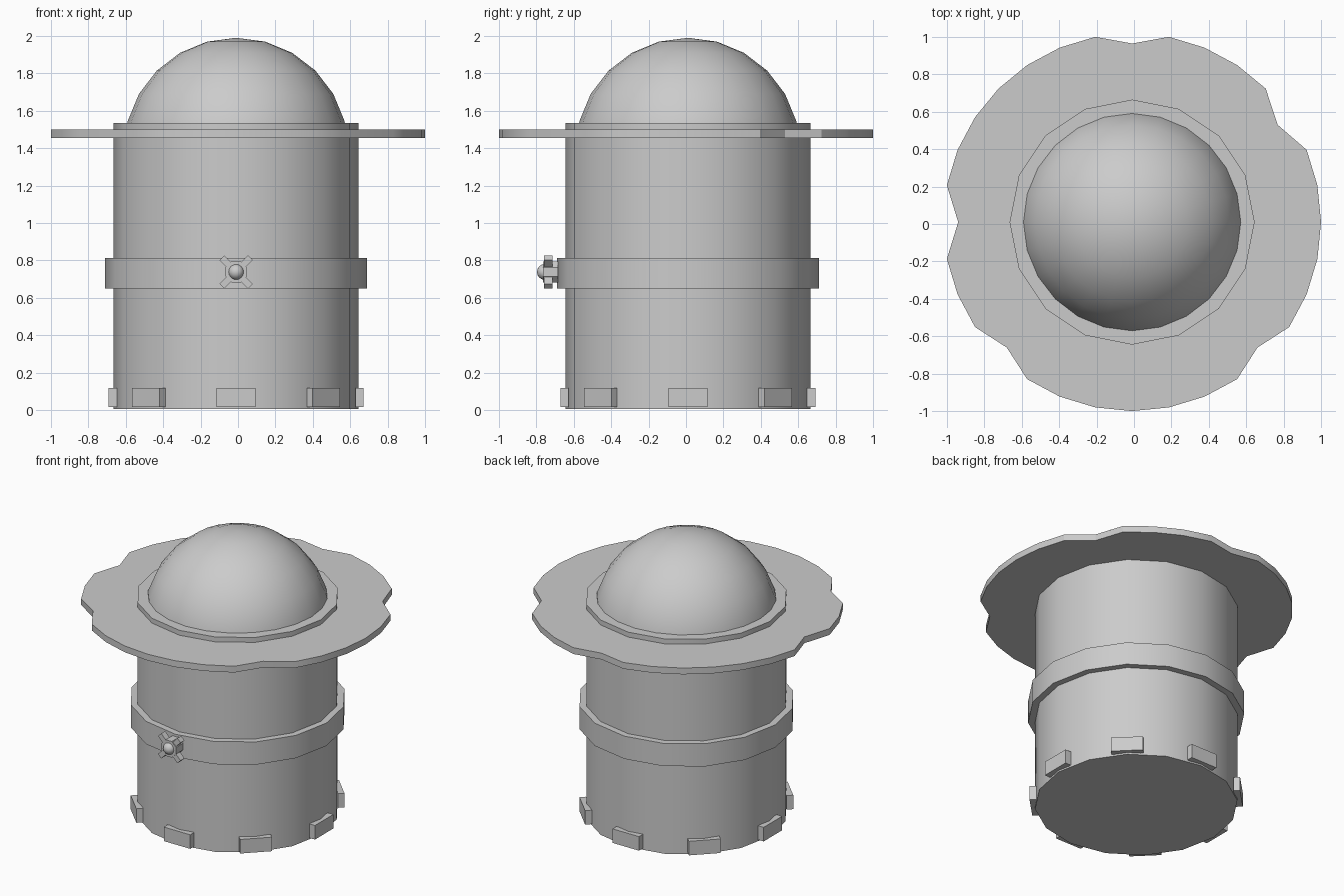
import bpy, bmesh
from math import sin, cos, pi, radians
from mathutils import Matrix, Vector

if "Cube" in bpy.data.objects:
    bpy.data.objects.remove(bpy.data.objects["Cube"])

CX, CY = -0.01, 0.01   # axis of the body


def finish(bm, name, smooth=True):
    bmesh.ops.recalc_face_normals(bm, faces=bm.faces[:])
    me = bpy.data.meshes.new(name)
    bm.to_mesh(me)
    bm.free()
    ob = bpy.data.objects.new(name, me)
    bpy.context.collection.objects.link(ob)
    if smooth:
        bpy.ops.object.select_all(action='DESELECT')
        ob.select_set(True)
        bpy.context.view_layer.objects.active = ob
        bpy.ops.object.shade_smooth_by_angle(angle=radians(30))
    return ob


def prism(name, radii, z0, z1, smooth=True):
    """Extruded outline given by one radius per evenly spaced angle."""
    bm = bmesh.new()
    n = len(radii)
    face = bm.faces.new([bm.verts.new((CX + r * cos(2 * pi * i / n),
                                       CY + r * sin(2 * pi * i / n), z0))
                         for i, r in enumerate(radii)])
    top = bmesh.ops.extrude_face_region(bm, geom=[face], use_keep_orig=True)
    bmesh.ops.translate(bm, vec=(0, 0, z1 - z0),
                        verts=[v for v in top['geom'] if isinstance(v, bmesh.types.BMVert)])
    return finish(bm, name, smooth)


def box(name, size, matrix):
    bm = bmesh.new()
    bmesh.ops.create_cube(bm, size=1, matrix=matrix @ Matrix.Diagonal((*size, 1)))
    return finish(bm, name, False)


def ball(name, radius, centre, segments, rings, cut=False):
    bm = bmesh.new()
    bmesh.ops.create_uvsphere(bm, u_segments=segments, v_segments=rings, radius=radius)
    if cut:
        bmesh.ops.delete(bm, geom=[v for v in bm.verts if v.co.z < -0.01], context='VERTS')
    bmesh.ops.translate(bm, vec=centre, verts=bm.verts[:])
    return finish(bm, name)


# Main drum and the band around its middle
prism("body", [0.655] * 16, 0.005, 1.535)
prism("middle_band", [0.70] * 16, 0.65, 0.812)

# Brim with a chipped edge
rim = [1.01] * 32
for i, r in {3: 0.936, 8: 0.955, 16: 0.93, 20: 0.948, 28: 0.948}.items():
    rim[i] = r
prism("brim", rim, 1.455, 1.50)

# Domed top
ball("dome", 0.60, (CX, CY, 1.39), 24, 12, cut=True)

# Blocks around the base
for i in range(8):
    m = (Matrix.Translation((CX, CY, 0.067)) @ Matrix.Rotation(i * pi / 4, 4, 'Z')
         @ Matrix.Translation((0.66, 0, 0)))
    box(f"base_block_{i + 1}", (0.044, 0.208, 0.10), m)

# Front fitting: hub, crossed bars and ball
bm = bmesh.new()
bmesh.ops.create_cone(bm, cap_ends=True, segments=8, radius1=0.062, radius2=0.062, depth=0.08,
                      matrix=Matrix.Translation((CX, -0.725, 0.738))
                      @ Matrix.Rotation(pi / 2, 4, 'X') @ Matrix.Rotation(pi / 8, 4, 'Z'))
finish(bm, "fitting_hub", False)
for side, angle in (("left", 45), ("right", -45)):
    m = Matrix.Translation((CX, -0.737, 0.738)) @ Matrix.Rotation(radians(angle), 4, 'Y')
    box(f"fitting_bar_{side}", (0.216, 0.044, 0.036), m)
ball("fitting_ball", 0.042, (CX, -0.755, 0.738), 16, 8)
